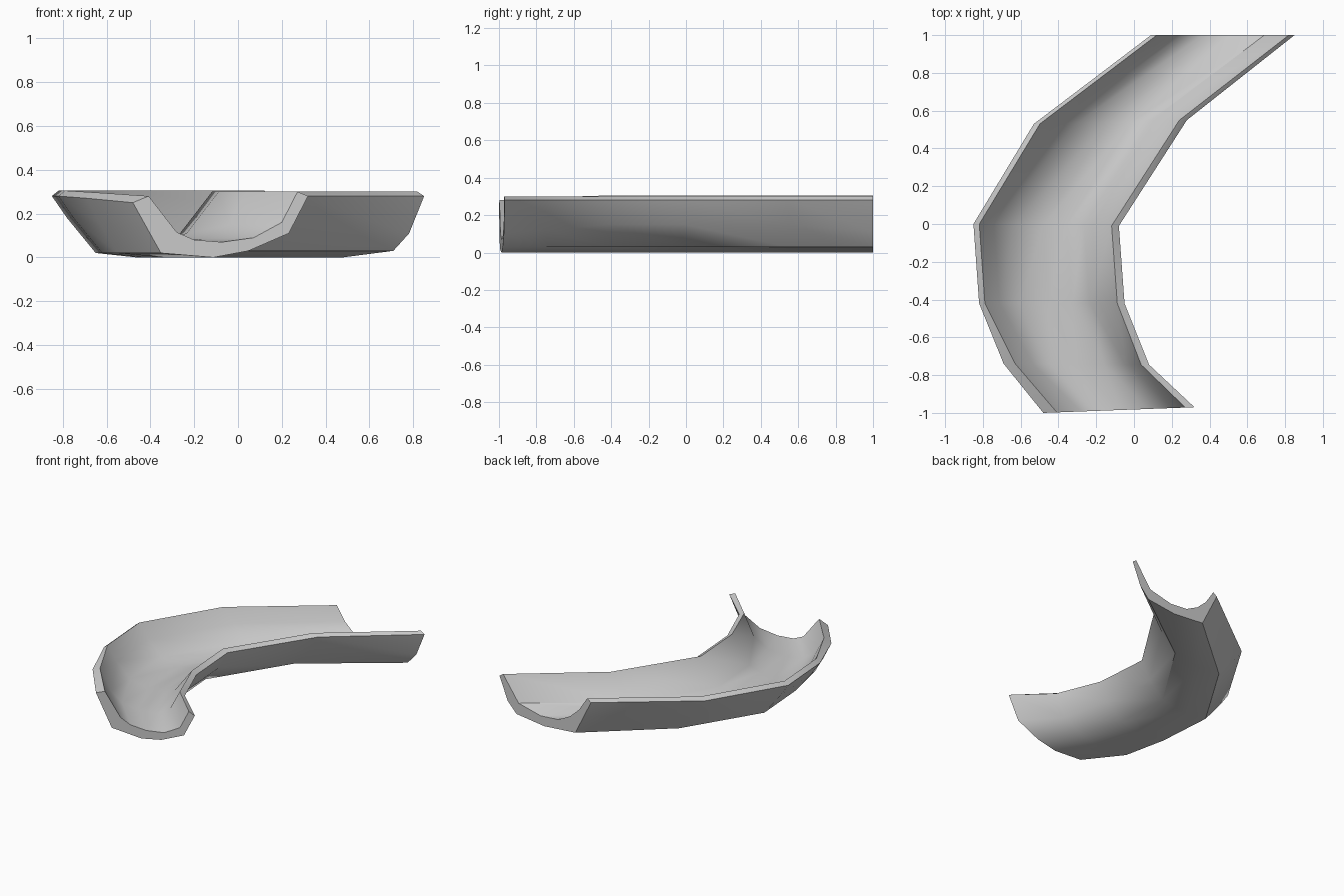
import bpy, bmesh, math
from mathutils import Vector

if "Cube" in bpy.data.objects:
    bpy.data.objects.remove(bpy.data.objects["Cube"])

# Outer rim of the channel at each station: left (x, y), right (x, y)
rims = [((0.09, 1.0), (0.85, 1.0)), ((-0.53, 0.53), (0.28, 0.55)),
        ((-0.85, 0.0), (-0.08, -0.01)), ((-0.82, -0.42), (-0.05, -0.42)),
        ((-0.69, -0.74), (0.08, -0.745)), ((-0.48, -1.0), (0.32, -0.97))]

# Cross-sections as (fraction across, height): outer skin, then inner skin
back = ([(0, .28), (.085, .15), (.17, .02), (.51, 0), (.815, .03), (.91, .11), (1, .28)],
        [(.04, .305), (.13, .2), (.23, .13), (.36, .08), (.55, .07), (.79, .115), (.96, .30)])
mid = ([(0, .28), (.09, .18), (.26, .02), (.5, 0), (.76, .03), (.91, .15), (1, .28)],
       [(.04, .305), (.14, .2), (.28, .10), (.48, .07), (.64, .08), (.76, .11), (.95, .30)])
bend = ([(0, .27), (.08, .15), (.18, .02), (.46, 0), (.70, .03), (.89, .12), (1, .28)],
        [(.08, .295), (.20, .15), (.32, .085), (.50, .07), (.69, .085), (.84, .15), (.945, .30)])
front = ([(0, .25), (.08, .135), (.16, .02), (.46, 0), (.66, .03), (.89, .11), (1, .28)],
         [(.09, .28), (.25, .115), (.35, .08), (.51, .07), (.69, .09), (.85, .16), (.94, .30)])
sections = [back, mid, mid, mid, bend, front]

# Curved channel: loft closed rings through the stations
bm = bmesh.new()
rings = []
for (left, right), (outer, inner) in zip(rims, sections):
    ring = []
    for t, z in outer + inner[::-1]:
        p = Vector(left).lerp(Vector(right), t)
        ring.append(bm.verts.new((p.x, p.y, z)))
    rings.append(ring)
n = len(rings[0])
for a, b in zip(rings, rings[1:]):
    for i in range(n):
        j = (i + 1) % n
        bm.faces.new((a[i], a[j], b[j], b[i]))

# End faces: quads between outer and inner skins
for r in (rings[0], rings[-1]):
    for i in range(n // 2 - 1):
        bm.faces.new((r[i], r[i + 1], r[n - 2 - i], r[n - 1 - i]))
bmesh.ops.recalc_face_normals(bm, faces=bm.faces[:])

mesh = bpy.data.meshes.new("curved_channel")
bm.to_mesh(mesh)
bm.free()
obj = bpy.data.objects.new("curved_channel", mesh)
bpy.context.collection.objects.link(obj)
bpy.context.view_layer.objects.active = obj
obj.select_set(True)
bpy.ops.object.shade_smooth_by_angle(angle=math.radians(40))
